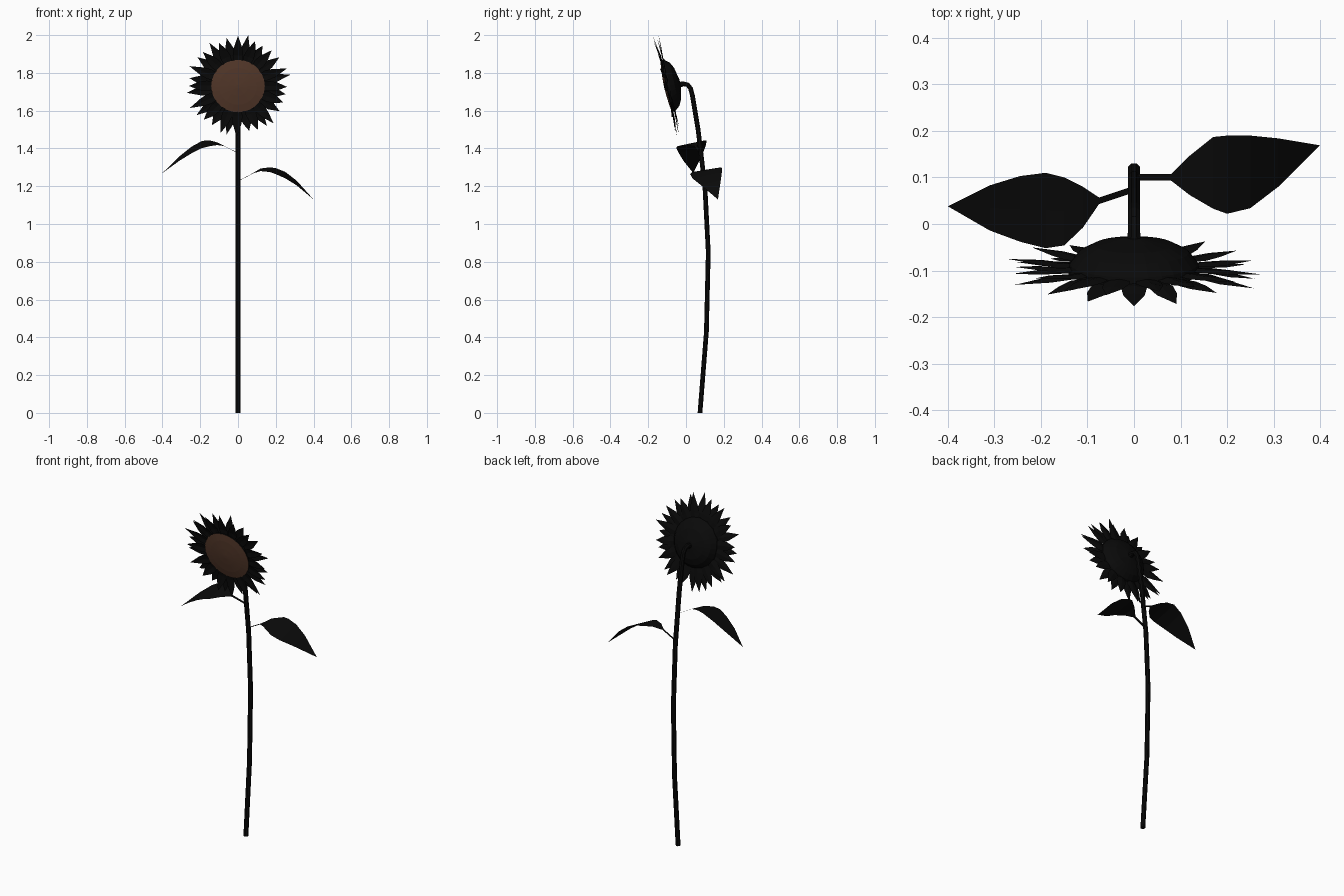
import bpy, bmesh, math, random
from mathutils import Vector, Matrix

if "Cube" in bpy.data.objects:
    bpy.data.objects.remove(bpy.data.objects["Cube"])

random.seed(4)


def material(name, rgb):
    m = bpy.data.materials.new(name)
    m.diffuse_color = (*rgb, 1)
    m.use_nodes = True
    m.node_tree.nodes["Principled BSDF"].inputs["Base Color"].default_value = m.diffuse_color
    return m


BLACK = material("near black", (0.003, 0.003, 0.003))
BROWN = material("seed brown", (0.1, 0.045, 0.026))


def finish(name, bm, mat, matrix=None):
    mesh = bpy.data.meshes.new(name)
    bm.to_mesh(mesh)
    bm.free()
    mesh.materials.append(mat)
    ob = bpy.data.objects.new(name, mesh)
    if matrix:
        mesh.transform(matrix)
    bpy.context.collection.objects.link(ob)
    return ob


def bridge(bm, a, b):
    n = len(a)
    for i in range(n):
        j = (i + 1) % n
        bm.faces.new((a[i], a[j], b[j], b[i]))


# Stem: octagonal tube swept along a path in the y-z plane
path = [(0.074, 0), (0.108, 0.43), (0.118, 0.85), (0.1, 1.2), (0.064, 1.5),
        (0.034, 1.68), (0.024, 1.718), (0.009, 1.737), (-0.012, 1.742), (-0.045, 1.735)]
pts = [Vector((0, y, z)) for y, z in path]
bm = bmesh.new()
rings = []
for i, p in enumerate(pts):
    t = (pts[min(i + 1, len(pts) - 1)] - pts[max(i - 1, 0)]).normalized()
    if i == 0:
        t = Vector((0, 0, 1))
    side = Vector((1, 0, 0))
    up = t.cross(side)
    r = 0.018 if i == len(pts) - 1 else 0.0135
    rings.append([bm.verts.new(p + r * (math.cos(a) * side + math.sin(a) * up))
                  for a in [math.tau * (k + 0.5) / 8 for k in range(8)]])
for a, b in zip(rings, rings[1:]):
    bridge(bm, a, b)
bm.faces.new(rings[0][::-1])
bm.faces.new(rings[-1])
finish("stem", bm, BLACK)

# Head frame: local x, y span the disc, local z points out of its back
tilt = math.radians(12.5)
back = Vector((0, math.cos(tilt), math.sin(tilt)))
up = Vector((0, -math.sin(tilt), math.cos(tilt)))
side = up.cross(back)
HEAD = Matrix((side, up, back)).transposed().to_4x4()
HEAD.translation = (0, -0.105, 1.73)


def lathe(name, profile, mat, n=28):
    bm = bmesh.new()
    rings = [[bm.verts.new((r * math.cos(math.tau * k / n), r * math.sin(math.tau * k / n), d))
              for k in range(n)] for r, d in profile]
    for a, b in zip(rings, rings[1:]):
        bridge(bm, a, b)
    tip = bm.verts.new((0, 0, profile[-1][1]))
    for k in range(n):
        bm.faces.new((rings[-1][k], rings[-1][(k + 1) % n], tip))
    bmesh.ops.recalc_face_normals(bm, faces=bm.faces)
    # make the open shell face outward
    if sum(f.normal.z for f in bm.faces) * profile[-1][1] < 0:
        bmesh.ops.reverse_faces(bm, faces=bm.faces)
    return finish(name, bm, mat, HEAD)


lathe("seed_disc", [(0.142, 0), (0.1, -0.006), (0.05, -0.01), (0.01, -0.012)], BROWN)
lathe("head_back", [(0.142, 0), (0.138, 0.02), (0.118, 0.045), (0.085, 0.062),
                    (0.045, 0.07), (0.02, 0.076)], BLACK)


# Petals: two rings of pointed, slightly folded blades
def petals(name, count, start, d0, d1):
    bm = bmesh.new()
    for i in range(count):
        first = i == 0
        ang = math.pi / 2 + math.tau * (i + start) / count + (0 if first else random.uniform(-0.05, 0.05))
        length = 0.277 if first else random.uniform(0.25, 0.283)
        tip_d = d1 + random.uniform(-0.008, 0.008)
        out = Vector((math.cos(ang), math.sin(ang), 0))
        across = Vector((-out.y, out.x, 0))
        rows = []
        for r, w, d in ((0.125, 0.02, d0), (0.165, 0.028, d0), (0.205, 0.023, (d0 + tip_d) / 2)):
            rows.append([bm.verts.new(out * r + across * w * s + Vector((0, 0, d + (0.004 if s == 0 else 0))))
                         for s in (-1, 0, 1)])
        tip = bm.verts.new(out * length + Vector((0, 0, tip_d)))
        for a, b in zip(rows, rows[1:]):
            for k in (0, 1):
                bm.faces.new((a[k], a[k + 1], b[k + 1], b[k]))
        for k in (0, 1):
            bm.faces.new((rows[-1][k], rows[-1][k + 1], tip))
    finish(name, bm, BLACK, HEAD)


petals("front_petals", 16, 0, 0.004, -0.008)
petals("rear_petals", 16, 0.5, 0.012, 0.014)


# Leaves: flat stalk widening into an arched blade; rows are x, y low, y high, z, z
def leaf(name, rows):
    bm = bmesh.new()
    prev = None
    for x, y0, y1, z0, z1 in rows:
        cur = [bm.verts.new((x, y0, z0)), bm.verts.new((x, (y0 + y1) / 2, (z0 + z1) / 2)),
               bm.verts.new((x, y1, z1))]
        if prev:
            for k in (0, 1):
                bm.faces.new((prev[k], cur[k], cur[k + 1], prev[k + 1]))
        prev = cur
    bmesh.ops.remove_doubles(bm, verts=bm.verts, dist=0.0005)
    bmesh.ops.recalc_face_normals(bm, faces=bm.faces)
    finish(name, bm, BLACK)


leaf("right_leaf", [
    (0, 0.093, 0.107, 1.225, 1.227), (0.08, 0.093, 0.107, 1.268, 1.27),
    (0.12, 0.062, 0.147, 1.28, 1.294), (0.17, 0.033, 0.187, 1.275, 1.30),
    (0.2, 0.022, 0.19, 1.264, 1.296), (0.25, 0.034, 0.19, 1.242, 1.276),
    (0.31, 0.08, 0.184, 1.205, 1.23), (0.4, 0.169, 0.169, 1.13, 1.13)])
leaf("left_leaf", [
    (0, 0.068, 0.082, 1.375, 1.377), (-0.075, 0.043, 0.057, 1.413, 1.415),
    (-0.11, -0.008, 0.08, 1.418, 1.432), (-0.15, -0.046, 0.1, 1.412, 1.443),
    (-0.19, -0.052, 0.11, 1.402, 1.44), (-0.245, -0.038, 0.103, 1.375, 1.41),
    (-0.31, -0.014, 0.083, 1.335, 1.358), (-0.4, 0.038, 0.038, 1.27, 1.27)])
